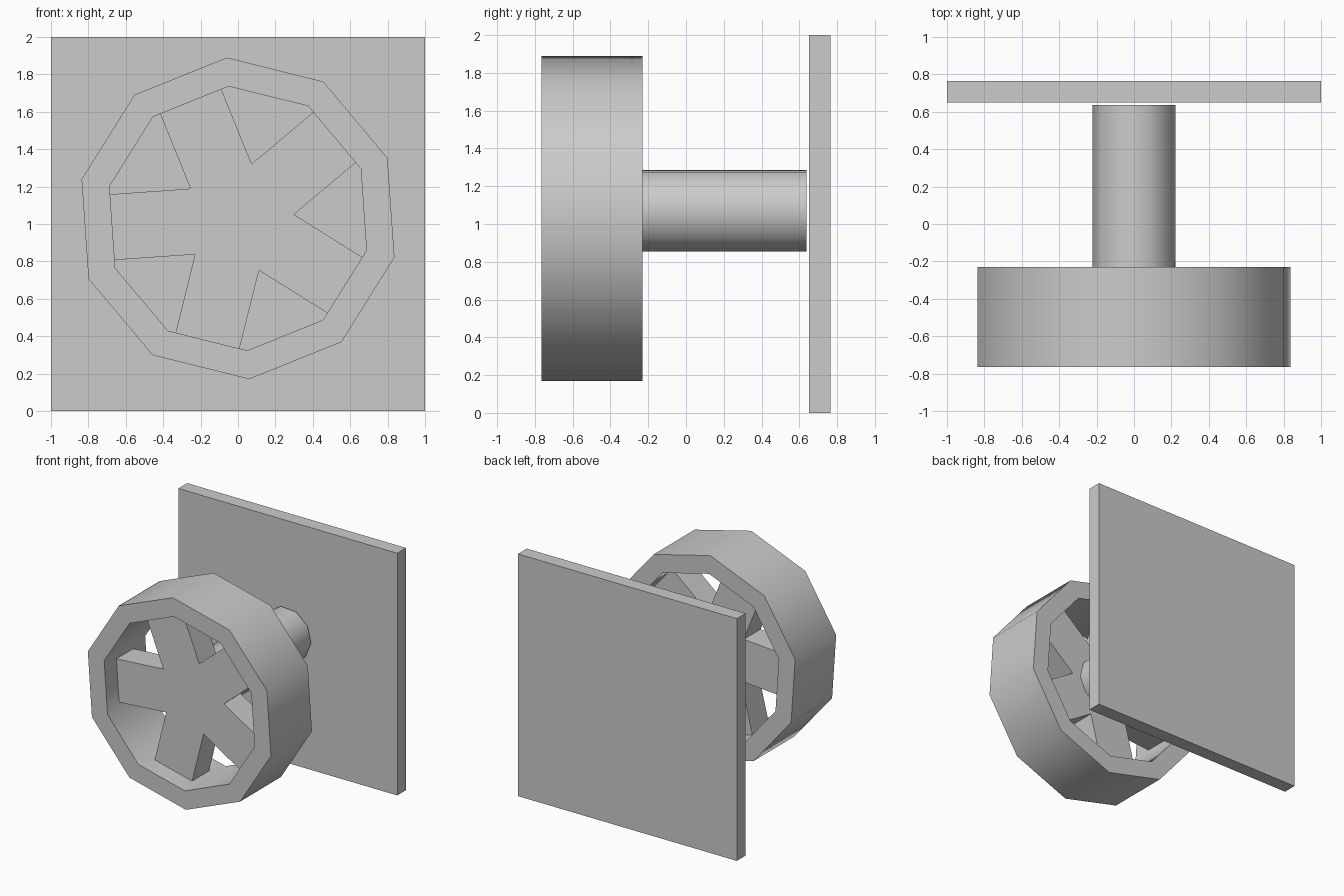
import bpy, bmesh
from math import cos, sin, radians

if "Cube" in bpy.data.objects:
    bpy.data.objects.remove(bpy.data.objects["Cube"])


def polar(r, deg, cz):
    a = radians(deg)
    return (r * cos(a), cz + r * sin(a))


def finish(name, bm, smooth):
    bmesh.ops.recalc_face_normals(bm, faces=bm.faces)
    mesh = bpy.data.meshes.new(name)
    bm.to_mesh(mesh)
    bm.free()
    ob = bpy.data.objects.new(name, mesh)
    bpy.context.collection.objects.link(ob)
    if smooth:
        bpy.ops.object.select_all(action='DESELECT')
        ob.select_set(True)
        bpy.context.view_layer.objects.active = ob
        bpy.ops.object.shade_smooth_by_angle(angle=radians(40))
    return ob


def prism(name, outline, y0, y1, hole=None, smooth=False):
    """Extrude an (x, z) outline along y, optionally with a matching hole outline."""
    bm = bmesh.new()

    def loop(points, y):
        return [bm.verts.new((x, y, z)) for x, z in points]

    def bridge(a, b):
        n = len(a)
        for i in range(n):
            j = (i + 1) % n
            bm.faces.new((a[i], a[j], b[j], b[i]))

    front, back = loop(outline, y0), loop(outline, y1)
    bridge(front, back)
    if hole:
        hole_front, hole_back = loop(hole, y0), loop(hole, y1)
        bridge(hole_front, hole_back)
        bridge(front, hole_front)
        bridge(back, hole_back)
    else:
        bm.faces.new(front)
        bm.faces.new(back)
    return finish(name, bm, smooth)


WHEEL_Z = 1.03
SHAFT_Z = 1.07

# Square wall plate
prism("wall_plate", [(-1, 0), (1, 0), (1, 2), (-1, 2)], 0.65, 0.765)

# Shaft behind the wheel, ten-sided
shaft = [polar(0.222, -4 + 36 * i, SHAFT_Z) for i in range(10)]
prism("shaft", shaft, -0.40, 0.637, smooth=True)

# Ten-sided wheel rim
outer = [polar(0.862, 94 + 36 * i, WHEEL_Z) for i in range(10)]
inner = [polar(0.708, 94 + 36 * i, WHEEL_Z) for i in range(10)]
prism("wheel_rim", outer, -0.765, -0.23, hole=inner, smooth=True)

# Five parallel-sided spokes joined in one star, recessed inside the rim
star = []
half, reach = 0.176, 0.685
for i in range(5):
    d = radians(40 + 72 * i)
    star.append(polar(0.30, 4 + 72 * i, WHEEL_Z))
    for side in (-half, half):
        star.append((reach * cos(d) - side * sin(d),
                     WHEEL_Z + reach * sin(d) + side * cos(d)))
prism("wheel_spokes", star, -0.61, -0.39)
